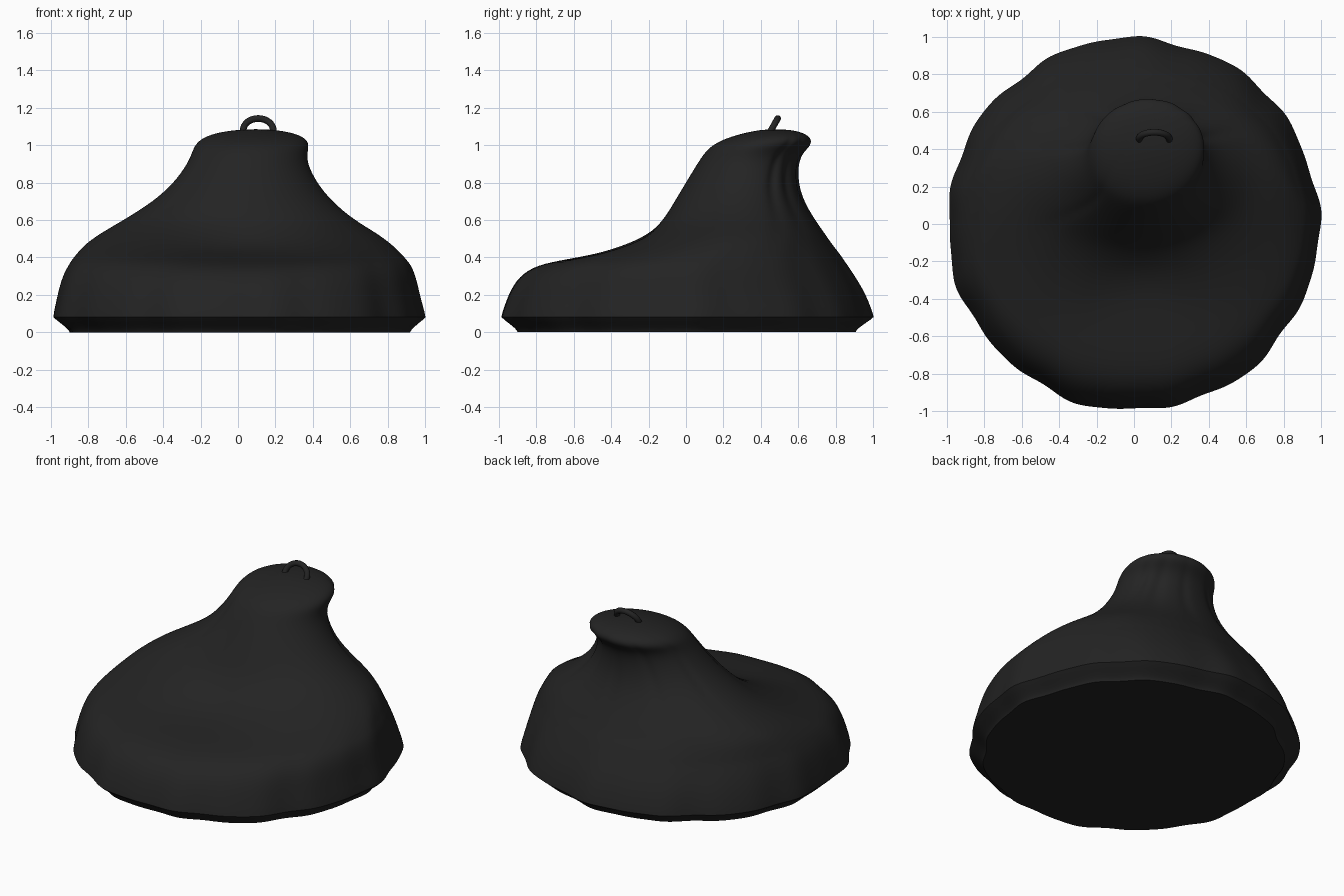
import bpy, bmesh, math
from mathutils import Vector

if "Cube" in bpy.data.objects:
    bpy.data.objects.remove(bpy.data.objects["Cube"])

fabric = bpy.data.materials.new("black fabric")
fabric.diffuse_color = (0.017, 0.017, 0.017, 1)
fabric.use_nodes = True
fabric.node_tree.nodes["Principled BSDF"].inputs["Base Color"].default_value = fabric.diffuse_color

SEG = 96
# Bag cross-sections: z, left x, right x, front y, back y, seat dent
RINGS = [
    (0.00, -0.91, 0.91, -0.91, 0.90, 0),
    (0.02, -0.92, 0.92, -0.92, 0.91, 0),
    (0.08, -1.00, 0.995, -1.00, 1.00, 0),
    (0.20, -0.975, 0.965, -0.96, 0.96, 0),
    (0.30, -0.945, 0.945, -0.90, 0.90, 0),
    (0.36, -0.91, 0.92, -0.82, 0.86, 0.02),
    (0.39, -0.89, 0.895, -0.74, 0.84, 0.10),
    (0.42, -0.865, 0.87, -0.64, 0.82, 0.24),
    (0.47, -0.82, 0.82, -0.45, 0.78, 0.18),
    (0.53, -0.735, 0.74, -0.28, 0.74, 0.09),
    (0.60, -0.61, 0.62, -0.14, 0.69, 0.02),
    (0.70, -0.45, 0.50, -0.06, 0.63, 0),
    (0.80, -0.34, 0.42, 0.00, 0.60, 0),
    (0.90, -0.27, 0.37, 0.06, 0.60, 0),
    (0.96, -0.245, 0.37, 0.10, 0.625, 0),
    (1.00, -0.23, 0.38, 0.14, 0.67, 0),
    (1.04, -0.19, 0.36, 0.22, 0.67, 0),
    (1.07, -0.10, 0.28, 0.33, 0.62, 0),
    (1.085, 0.03, 0.16, 0.42, 0.54, 0),
]
# Fabric folds: angle in degrees, width in degrees, depth
FOLDS = [(32, 5, 0.05), (52, 6, 0.05), (80, 5, 0.03), (118, 5, 0.03),
         (160, 5, 0.02), (222, 5, 0.025)]


def bag_point(row, a):
    z, xl, xr, yf, yb, dent = row
    # Wavy hem fading out upwards
    hem = max(0.0, 1 - z / 0.6)
    k = 1 + hem * (0.010 * math.sin(13 * a + 0.6) + 0.007 * math.sin(7 * a + 2)
                   + 0.005 * math.sin(22 * a) - 0.004)
    # Folds gathered below the cap
    gather = math.exp(-((z - 0.82) / 0.2) ** 2)
    for deg, width, depth in FOLDS:
        d = (math.degrees(a) - deg + 180) % 360 - 180
        k -= gather * depth * math.exp(-(d / width) ** 2)
    x = (xl + xr) / 2 + (xr - xl) / 2 * math.cos(a) * k
    y = (yf + yb) / 2 + (yb - yf) / 2 * math.sin(a) * k
    # Seat hollow in the front
    if math.sin(a) < 0:
        y += dent * math.exp(-((x - 0.03) / 0.42) ** 2)
    return Vector((x, y, z))


# Bag body
bm = bmesh.new()
loops = [[bm.verts.new(bag_point(r, math.tau * i / SEG)) for i in range(SEG)]
         for r in RINGS]
for lo, hi in zip(loops, loops[1:]):
    for i in range(SEG):
        j = (i + 1) % SEG
        bm.faces.new((lo[i], lo[j], hi[j], hi[i]))
bm.faces.new(loops[0][::-1])
bm.faces.new(loops[-1])
# Keep the hem and base edges crisp
crease = bm.edges.layers.float.new("crease_edge")
for ring, sharp in ((0, 1.0), (2, 0.7)):
    for i in range(SEG):
        e = bm.edges.get((loops[ring][i], loops[ring][(i + 1) % SEG]))
        e[crease] = sharp
mesh = bpy.data.meshes.new("bag_body")
bm.to_mesh(mesh)
bm.free()
mesh.materials.append(fabric)
body = bpy.data.objects.new("bag_body", mesh)
bpy.context.collection.objects.link(body)
sub = body.modifiers.new("smooth", 'SUBSURF')
sub.levels = sub.render_levels = 2
bpy.context.view_layer.objects.active = body
body.select_set(True)
bpy.ops.object.modifier_apply(modifier="smooth")
bpy.ops.object.shade_smooth_by_angle(angle=math.radians(40))
body.select_set(False)

# Carry loop, leaning back
curve = bpy.data.curves.new("carry_loop", 'CURVE')
curve.dimensions = '3D'
curve.bevel_depth = 0.018
curve.bevel_resolution = 3
curve.use_fill_caps = True
sp = curve.splines.new('POLY')
N = 20
sp.points.add(N)
for i in range(N + 1):
    t = math.pi * (-0.15 + 1.3 * i / N)
    h = math.sin(t)
    sp.points[i].co = (0.108 + 0.08 * math.cos(t), 0.455 + 0.035 * h,
                       1.08 + 0.062 * h, 1)
curve.materials.append(fabric)
loop = bpy.data.objects.new("carry_loop", curve)
bpy.context.collection.objects.link(loop)
bpy.context.view_layer.objects.active = loop
loop.select_set(True)
bpy.ops.object.convert(target='MESH')
bpy.ops.object.shade_smooth_by_angle(angle=math.radians(50))
